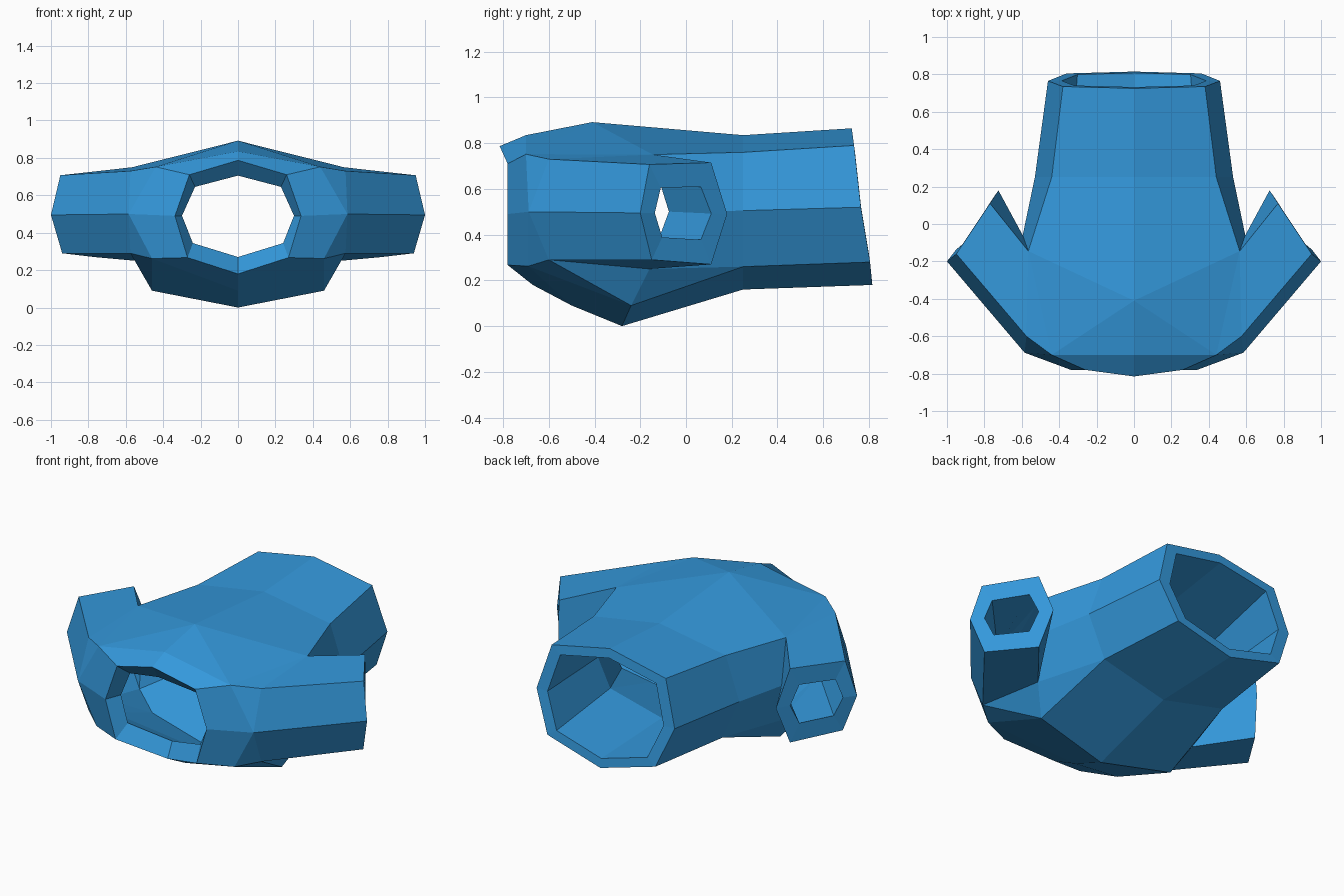
import bpy, bmesh
from mathutils import Vector

if "Cube" in bpy.data.objects:
    bpy.data.objects.remove(bpy.data.objects["Cube"])

WALL = .10
bm = bmesh.new()


def ring(*points):
    return [bm.verts.new(p) for p in points]


def loft(a, b, closed=False):
    for i in range(len(a) if closed else len(a) - 1):
        j = (i + 1) % len(a)
        bm.faces.new((a[i], a[j], b[j], b[i]))


# Half rings of the hollow body: top centre, upper, side, lower, bottom centre
back = ring((0, .725, .865), (.38, .735, .79), (.46, .765, .52), (.36, .805, .28), (0, .815, .18))
mid = ring((0, .25, .835), (.44, .25, .76), (.53, .25, .505), (.42, .25, .26), (0, .25, .16))
chest = ring((0, -.70, .835), (.44, -.70, .752), (.585, -.688, .50), (.46, -.69, .262), (0, -.50, .09))
neck = ring((0, -.815, .787), (.26, -.78, .71), (.337, -.78, .49), (.27, -.78, .267), (0, -.67, .18))
loft(back, mid)
loft(chest, neck)

# Ridge and belly peaks, and the armpit corners
peak, belly, flank = ring((0, -.41, .892), (0, -.28, 0), (.46, -.24, .09))
pits = pit_up, pit_side, pit_low = ring((.565, -.145, .75), (.595, -.06, .50), (.55, -.16, .25))
front_up, front_low = ring((.575, -.60, .73), (.575, -.60, .29))

# Open hexagonal sleeve
sleeve_base = [pit_up, front_up, chest[2], front_low, pit_low, pit_side]
sleeve_end = ring((.77, .11, .715), (.95, -.16, .707), (1, -.20, .495),
                  (.94, -.15, .29), (.77, .11, .27), (.725, .18, .49))
loft(sleeve_base, sleeve_end, closed=True)

# Panels joining the body, chest and sleeve
for face in [
    (peak, chest[0], chest[1]), (peak, chest[1], pit_up), (peak, pit_up, mid[1], mid[0]),
    (pit_up, chest[1], front_up), (front_up, chest[1], chest[2]),
    (chest[2], chest[3], front_low), (front_low, chest[3], flank), (front_low, flank, pit_low),
    (chest[3], chest[4], belly, flank), (flank, belly, mid[4], mid[3]),
    (pit_low, flank, mid[3]), (pit_side, pit_low, mid[3], mid[2]), (pit_up, pit_side, mid[2], mid[1]),
]:
    bm.faces.new(face)

# Make the faces point outwards
bmesh.ops.recalc_face_normals(bm, faces=bm.faces[:])
bm.normal_update()
if peak.normal.z < 0:
    bmesh.ops.reverse_faces(bm, faces=bm.faces[:])
    bm.normal_update()

# Inner lining: every point moved inwards, flat rims for the sleeve and back
outer_verts, outer_faces = bm.verts[:], bm.faces[:]
targets = {}
for v in outer_verts:
    n = v.normal.copy()
    if v.co.x < .001:
        n.x = 0
        n.normalize()
        depth = WALL
    else:
        depth = WALL * min(v.calc_shell_factor(), 1.3)
    targets[v] = v.co - n * (.015 if v in pits else depth)
sleeve_mid = sum((v.co for v in sleeve_end), Vector()) / 6
for v in sleeve_end:
    d = v.co - sleeve_mid
    targets[v] = sleeve_mid + Vector((d.x * .65, d.y * .65, d.z * .52))
for v in back:
    c = Vector((0, .77, .522))
    targets[v] = c + (v.co - c) * .84
lining = {v: bm.verts.new(co) for v, co in targets.items()}
for f in outer_faces:
    bm.faces.new([lining[v] for v in reversed(f.verts)])

# Rims joining shell and lining
for rim, closed in ((back, False), (neck, False), (sleeve_end, True)):
    loft(rim, [lining[v] for v in rim], closed)
bmesh.ops.recalc_face_normals(bm, faces=bm.faces[:])
bm.normal_update()
if peak.normal.z < 0:
    bmesh.ops.reverse_faces(bm, faces=bm.faces[:])

mesh = bpy.data.meshes.new("hollow_torso_shell")
bm.to_mesh(mesh)
bm.free()
shell = bpy.data.objects.new("hollow_torso_shell", mesh)
bpy.context.collection.objects.link(shell)

blue = bpy.data.materials.new("blue")
blue.diffuse_color = (.034, .314, .708, 1)
blue.use_nodes = True
blue.node_tree.nodes["Principled BSDF"].inputs["Base Color"].default_value = blue.diffuse_color
mesh.materials.append(blue)

# Mirror to the left side
mirror = shell.modifiers.new("mirror", 'MIRROR')
mirror.use_axis[0] = True
mirror.use_clip = True
